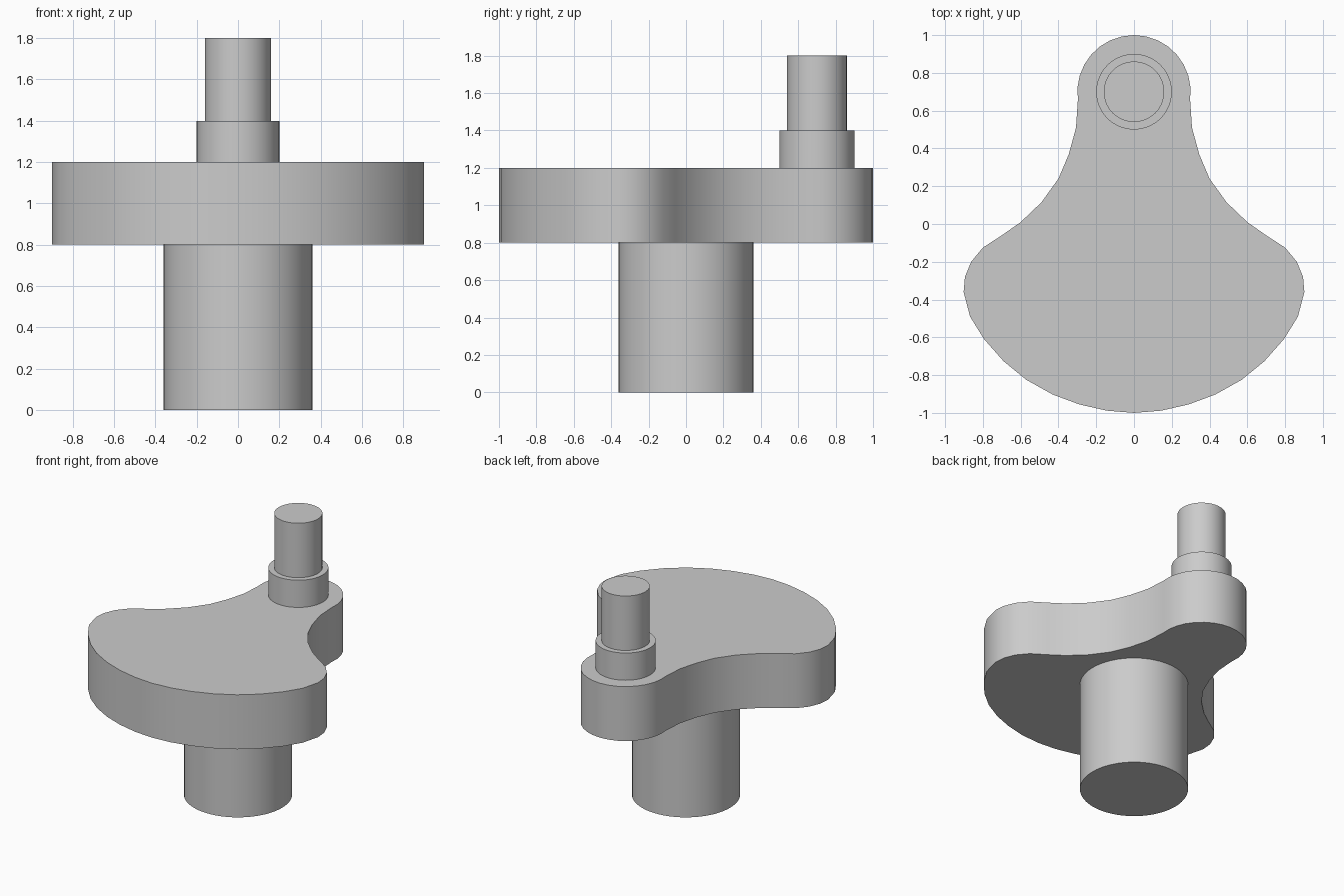
import bpy, bmesh, math

default = bpy.data.objects.get("Cube")
if default:
    bpy.data.objects.remove(default, do_unlink=True)

steel = bpy.data.materials.new("plain grey")
steel.use_nodes = True
GREY = (0.6, 0.6, 0.6, 1)
steel.diffuse_color = GREY
steel.node_tree.nodes["Principled BSDF"].inputs["Base Color"].default_value = GREY


def prism(name, outline, bottom, top):
    """Extrude a counter-clockwise outline between two heights."""
    bm = bmesh.new()
    base = bm.faces.new([bm.verts.new((x, y, bottom)) for x, y in outline])
    cap = bmesh.ops.extrude_face_region(bm, geom=[base], use_keep_orig=True)
    verts = [v for v in cap["geom"] if isinstance(v, bmesh.types.BMVert)]
    bmesh.ops.translate(bm, verts=verts, vec=(0, 0, top - bottom))
    bmesh.ops.recalc_face_normals(bm, faces=bm.faces)
    mesh = bpy.data.meshes.new(name)
    bm.to_mesh(mesh)
    bm.free()
    mesh.materials.append(steel)
    obj = bpy.data.objects.new(name, mesh)
    bpy.context.collection.objects.link(obj)
    bpy.ops.object.select_all(action='DESELECT')
    obj.select_set(True)
    bpy.context.view_layer.objects.active = obj
    bpy.ops.object.shade_smooth_by_angle(angle=math.radians(35))
    return obj


def arc(cy, radius, start, end, steps):
    angles = [math.radians(start + (end - start) * i / steps) for i in range(steps + 1)]
    return [(radius * math.cos(a), cy + radius * math.sin(a)) for a in angles]


def cylinder(name, cy, radius, bottom, top):
    return prism(name, arc(cy, radius, 0, 360, 64)[:-1], bottom, top)


# Crank web: right half from the bottom of the counterweight up to the pin end
flank = [(0.145, -0.988), (0.29, -0.955), (0.43, -0.903), (0.57, -0.825),
         (0.69, -0.727), (0.795, -0.608), (0.868, -0.49), (0.902, -0.36),
         (0.895, -0.28), (0.862, -0.2), (0.8, -0.125), (0.7, -0.06),
         (0.6, 0.01), (0.49, 0.115), (0.4, 0.24), (0.345, 0.37), (0.307, 0.51)]
half = flank + arc(0.7, 0.3, -8, 90, 8)[:-1]
outline = [(0, -1)] + half + [(0, 1)] + [(-x, y) for x, y in reversed(half)]
prism("crank_web", outline, 0.8, 1.2)

# Main journal below, shouldered crank pin above
cylinder("main_journal", 0, 0.36, 0, 0.8)
cylinder("pin_shoulder", 0.7, 0.2, 1.2, 1.4)
cylinder("crank_pin", 0.7, 0.16, 1.4, 1.8)
